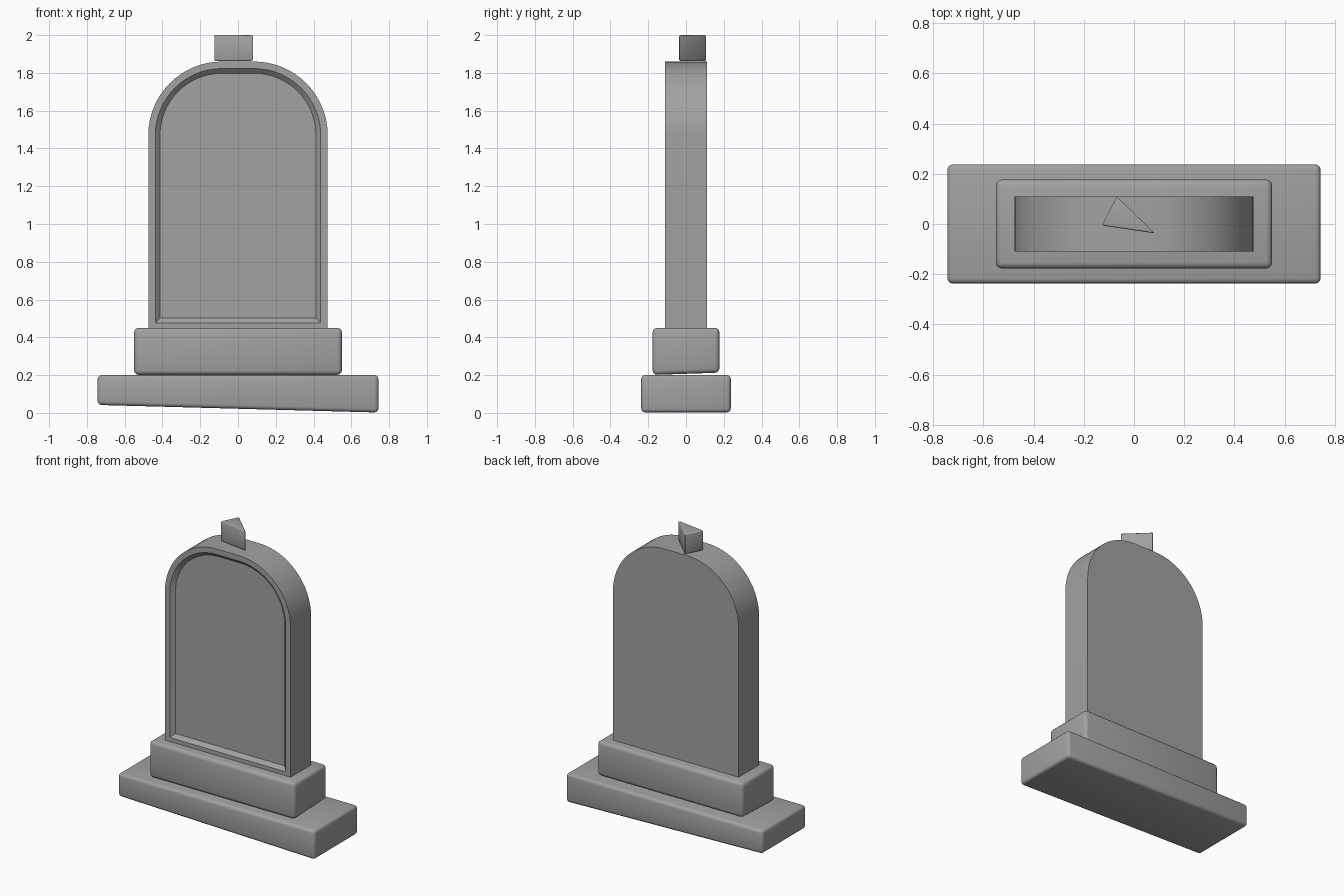
import bpy, bmesh, math

cube = bpy.data.objects.get("Cube")
if cube:
    bpy.data.objects.remove(cube, do_unlink=True)

stone = bpy.data.materials.new("grey_stone")
stone.use_nodes = True
GREY = (0.36, 0.36, 0.36, 1)
stone.diffuse_color = GREY
stone.node_tree.nodes["Principled BSDF"].inputs["Base Color"].default_value = GREY


def finish(bm, name, bevel=0, angle=35):
    """Turn a bmesh into a shaded stone part."""
    bmesh.ops.recalc_face_normals(bm, faces=bm.faces[:])
    if bevel:
        bmesh.ops.bevel(bm, geom=bm.edges[:], offset=bevel, segments=3,
                        profile=0.5, affect='EDGES', clamp_overlap=True)
    mesh = bpy.data.meshes.new(name)
    bm.to_mesh(mesh)
    bm.free()
    obj = bpy.data.objects.new(name, mesh)
    bpy.context.collection.objects.link(obj)
    mesh.materials.append(stone)
    bpy.ops.object.select_all(action='DESELECT')
    obj.select_set(True)
    bpy.context.view_layer.objects.active = obj
    bpy.ops.object.shade_smooth_by_angle(angle=math.radians(angle))
    return obj


def loft(rings):
    """Bridge matching rings of points and cap both ends."""
    bm = bmesh.new()
    loops = [[bm.verts.new(p) for p in ring] for ring in rings]
    for a, b in zip(loops, loops[1:]):
        for i in range(len(a)):
            j = (i + 1) % len(a)
            bm.faces.new((a[i], a[j], b[j], b[i]))
    bm.faces.new(loops[0])
    bm.faces.new(loops[-1])
    return bm


def block(name, x, y, top, bottom, bevel, tilt_x=0, tilt_y=0):
    """Bevelled block whose underside may slope."""
    corners = [(-x, -y), (x, -y), (x, y), (-x, y)]
    low = [(cx, cy, bottom + tilt_x * cx / x + tilt_y * cy / y) for cx, cy in corners]
    high = [(cx, cy, top) for cx, cy in corners]
    return finish(loft([low, high]), name, bevel)


def arch(y, inset=0, half=0.475, bottom=0.44, top=1.86, radius=0.39, steps=16):
    """Round-shouldered outline, shrunk evenly by inset."""
    pts = [(inset - half, y, bottom + inset), (half - inset, y, bottom + inset)]
    cx, cz, r = half - radius, top - radius, radius - inset
    for side, start in ((1, 0), (-1, math.pi / 2)):
        for k in range(steps + 1):
            a = start + k * math.pi / 2 / steps
            pts.append((side * cx + r * math.cos(a), y, cz + r * math.sin(a)))
    return pts


# Stepped base
block("base_slab", 0.743, 0.237, 0.2, 0.022, 0.02, tilt_x=-0.02)
block("plinth", 0.55, 0.177, 0.45, 0.207, 0.024, tilt_y=0.006)

# Headstone with a sunken front panel
finish(loft([arch(0.11), arch(-0.11), arch(-0.11, 0.037), arch(-0.086, 0.062)]),
       "headstone")

# Broken wedge on top
wedge = [(-0.127, -0.006), (0.083, -0.037), (-0.068, 0.109)]
finish(loft([[(x, y, z) for x, y in wedge] for z in (1.863, 2.0)]),
       "top_wedge", 0.007)
